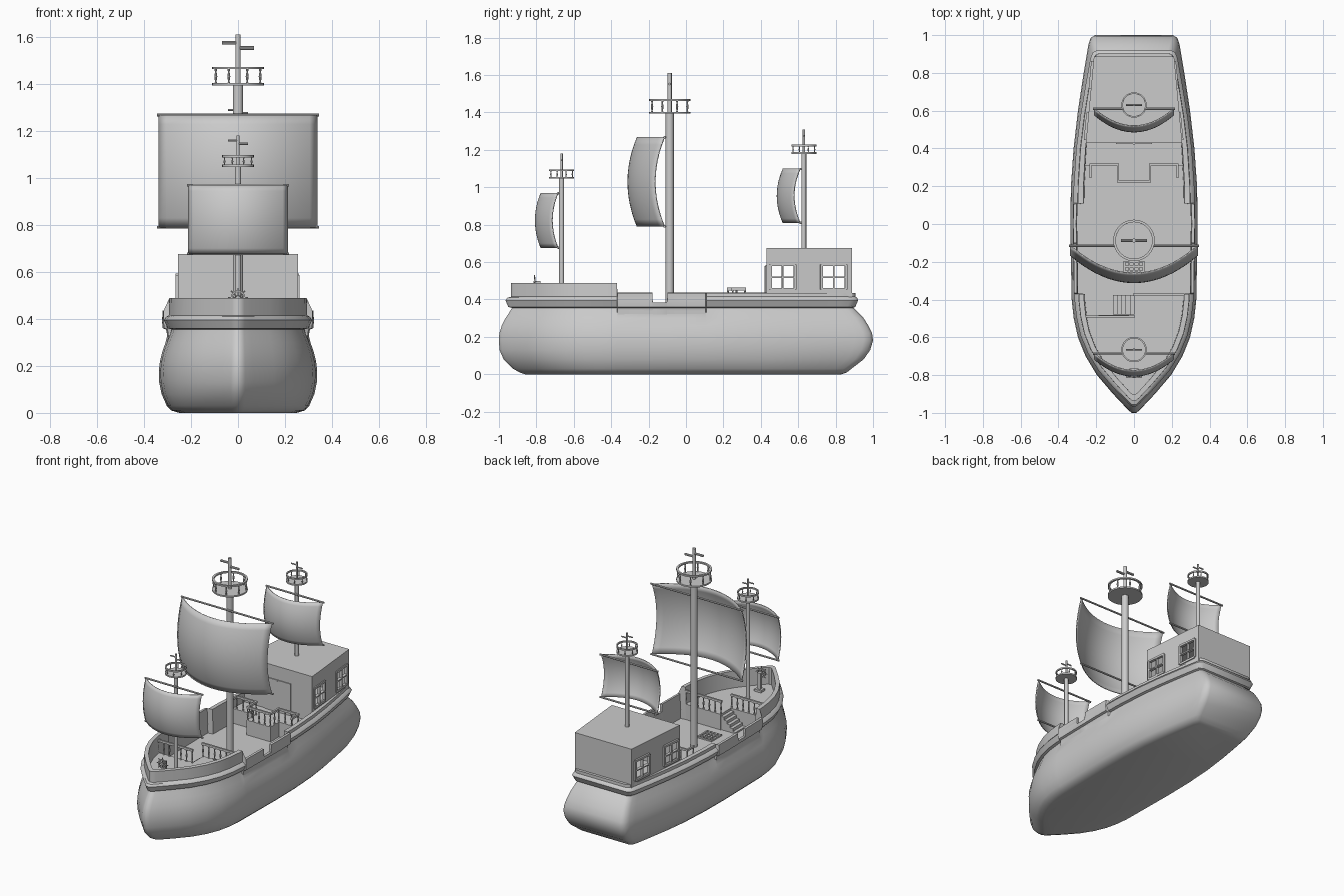
import bpy, bmesh, math
from mathutils import Vector, Matrix

if "Cube" in bpy.data.objects:
    bpy.data.objects.remove(bpy.data.objects["Cube"])

def finish(name, bm, smooth=35):
    bmesh.ops.recalc_face_normals(bm, faces=bm.faces)
    me = bpy.data.meshes.new(name)
    bm.to_mesh(me)
    bm.free()
    ob = bpy.data.objects.new(name, me)
    bpy.context.collection.objects.link(ob)
    bpy.ops.object.select_all(action='DESELECT')
    ob.select_set(True)
    bpy.context.view_layer.objects.active = ob
    if smooth:
        bpy.ops.object.shade_smooth_by_angle(angle=math.radians(smooth))
    return ob

def box(bm, x0, x1, y0, y1, z0, z1, rot=Matrix()):
    m = Matrix.Translation(((x0+x1)/2, (y0+y1)/2, (z0+z1)/2)) @ Matrix.Diagonal((x1-x0, y1-y0, z1-z0, 1))
    bmesh.ops.create_cube(bm, size=1, matrix=rot @ m)

def rod(bm, a, b, r, n=12, r2=None):
    a, b = Vector(a), Vector(b)
    d = b - a
    m = Matrix.Translation((a+b)/2) @ d.to_track_quat('Z', 'Y').to_matrix().to_4x4()
    bmesh.ops.create_cone(bm, cap_ends=True, segments=n, radius1=r, radius2=r if r2 is None else r2,
                          depth=d.length, matrix=m)

def ring(bm, rin, rout, h, m, n=32):
    prof = [(rin, 0), (rout, 0), (rout, h), (rin, h)]
    v = [[bm.verts.new(m @ Vector((r*math.cos(2*math.pi*i/n), r*math.sin(2*math.pi*i/n), z)))
          for r, z in prof] for i in range(n)]
    for i in range(n):
        for k in range(4):
            bm.faces.new((v[i][k], v[(i+1) % n][k], v[(i+1) % n][(k+1) % 4], v[i][(k+1) % 4]))

def baluster(bm, x, y, z0, z1, r):
    h = z1 - z0
    rod(bm, (x, y, z0), (x, y, z0+h*.2), r, 8, r*.5)
    rod(bm, (x, y, z0+h*.2), (x, y, z0+h*.5), r*.5, 8, r)
    rod(bm, (x, y, z0+h*.5), (x, y, z0+h*.8), r, 8, r*.5)
    rod(bm, (x, y, z0+h*.8), (x, y, z1), r*.5, 8, r)

# Hull plan: half width against length
PLAN = [(-1, .012), (-.985, .03), (-.9, .11), (-.8, .195), (-.7, .255), (-.6, .295), (-.5, .317), (-.4, .328),
        (0, .335), (.2, .332), (.4, .318), (.6, .295), (.8, .265), (.95, .24), (.985, .228), (1, .205)]

def half(y):
    for (a, wa), (b, wb) in zip(PLAN, PLAN[1:]):
        if a <= y <= b:
            return wa + (wb-wa)*(y-a)/(b-a)

def station(y, xm, yf, yb, mid=0):
    x = half(y)/.335*xm + (mid if -.368 < y < .108 else 0)
    if abs(y) > .4:
        L = yf if y < 0 else yb
        y = math.copysign(.4 + (abs(y)-.4)*(L-.4)/.6, y)
    return x, y

YS = sorted([p[0] for p in PLAN] + [-.95, -.85, -.75, -.65, -.55, -.45, -.37, -.366, -.18, -.177, -.103, -.1,
                                   .105, .11, .3, .5, .7, .9])

# Hull: lofted bottom, moulding, bulwark and inner wall down to the main deck
LEVELS = [(0, .25, .86, .83, 0), (.01, .283, .89, .86, 0), (.03, .303, .925, .885, 0), (.08, .325, .975, .95, 0),
          (.13, .335, .997, .985, 0), (.18, .337, 1, 1, 0), (.22, .332, .998, .995, 0), (.26, .322, .985, .975, 0),
          (.3, .308, .965, .95, 0), (.33, .296, .945, .92, .005), (.355, .288, .93, .895, .018),
          (.36, .305, .95, .905, .015), (.395, .322, .965, .92, .002), (.41, .31, .955, .915, .012),
          (.415, .30, .935, .905, .022), (.435, .298, .935, .905, .024),
          (.436, .27, .90, .88, .036), (.27, .265, .90, .88, .036)]
bm = bmesh.new()
rings = []
for z, xm, yf, yb, mid in LEVELS:
    pts = []
    for y in YS:
        zz = z
        if z > .42 and y <= -.368:
            zz = z + .053
        if -.178 < y < -.102:
            zz = min(z, .385)
        pts.append((*station(y, xm, yf, yb, mid), zz))
    pts += [(-x, y, zz) for x, y, zz in reversed(pts)]
    rings.append([bm.verts.new(p) for p in pts])
n = len(rings[0])
for a, b in zip(rings, rings[1:]):
    for i in range(n):
        bm.faces.new((a[i], a[(i+1) % n], b[(i+1) % n], b[i]))
bm.faces.new(rings[0])
bm.faces.new(rings[-1])
finish("hull", bm, 40)

def prism(name, pts, z0, z1):
    bm = bmesh.new()
    f = bm.faces.new([bm.verts.new((x, y, z0)) for x, y in pts])
    r = bmesh.ops.extrude_face_region(bm, geom=[f])
    bmesh.ops.translate(bm, vec=(0, 0, z1-z0), verts=[v for v in r['geom'] if isinstance(v, bmesh.types.BMVert)])
    return finish(name, bm, 0)

# Raised fore deck with stair notch, and aft deck with balcony
def edge(y0, y1):
    ys = [y0] + [y for y in YS if y0 < y < y1] + [y1]
    return [station(y, .267, .905, .885) for y in ys]

prism("fore_deck", edge(-1, -.37) + [(0, -.37), (0, -.48)] + [(-x, y) for x, y in reversed(edge(-1, -.5))],
      .26, .375)
aft = edge(.31, 1)
prism("aft_deck", aft + [(-x, y) for x, y in reversed(aft)] + [(-.09, .31), (-.09, .22), (.09, .22), (.09, .31)],
      .26, .37)

# Side stairs up to the fore deck
bm = bmesh.new()
for i in range(5):
    box(bm, -.022*(i+1), -.022*i, -.48, -.375, .26, .36-.02*i)
finish("stairs", bm, 0)

# Deck railings
def railing(name, path, z0, z1):
    bm = bmesh.new()
    for a, b in zip(path, path[1:]):
        a, b = Vector(a), Vector(b)
        lo = (min(a.x, b.x)-.006, min(a.y, b.y)-.006)
        hi = (max(a.x, b.x)+.006, max(a.y, b.y)+.006)
        box(bm, lo[0], hi[0], lo[1], hi[1], z1-.014, z1)
        k = max(1, round((b-a).length/.045))
        for i in range(k+1):
            p = a.lerp(b, i/k)
            baluster(bm, p.x, p.y, z0, z1-.014, .006)
    finish(name, bm)

railing("fore_railing", [(0, -.375), (.262, -.375)], .375, .468)
railing("stair_railing", [(-.255, -.49), (0, -.49)], .375, .468)
railing("aft_railing", [(-.23, .25), (-.23, .315), (-.085, .315), (-.085, .225), (.085, .225), (.085, .315),
                        (.23, .315), (.23, .25)], .37, .463)

# Deck hatch grating
bm = bmesh.new()
for i in range(5):
    t = -.05 + .025*i
    box(bm, t-.005, t+.005, -.305, -.195, .27, .28)
    box(bm, -.055, .055, -.25+t-.005, -.25+t+.005, .27, .279)
finish("hatch_grating", bm, 0)

# Hollow cabin with window openings
cabin = prism("cabin", [(-.255, .43), (.255, .43), (.212, .888), (-.212, .888)], .36, .676)
m = cabin.modifiers.new("walls", 'SOLIDIFY')
m.thickness, m.offset = .015, -1
WINDOWS = [(.517, .12), (.79, .12)]
bm = bmesh.new()
for y, w in WINDOWS:
    box(bm, -.4, .4, y-w/2, y+w/2, .462, .578)
cutter = finish("window_cutter", bm, 0)
cutter.hide_render = True
m = cabin.modifiers.new("windows", 'BOOLEAN')
m.operation, m.object, m.solver = 'DIFFERENCE', cutter, 'EXACT'
bpy.context.view_layer.objects.active = cabin
for name in ("walls", "windows"):
    bpy.ops.object.modifier_apply(modifier=name)
bpy.data.objects.remove(cutter)

# Window frames on both slanted sides
bm = bmesh.new()
slant = math.atan2(.043, .458)
for s in (-1, 1):
    for y, w in WINDOWS:
        R = Matrix.Translation((s*(.255-(y-.43)*.043/.458), y, .52)) @ Matrix.Rotation(s*slant, 4, 'Z')
        a = w/2 + .006
        for t in (-a, 0, a):
            e = .007 if t else .004
            box(bm, -.012, .008, t-e, t+e, -a, a, R)
            box(bm, -.012, .0075, -a, a, t-e, t+e, R)
finish("window_frames", bm, 0)

# Cabin door
bm = bmesh.new()
box(bm, -.095, .095, .424, .435, .37, .585)
box(bm, -.004, .004, .42, .43, .37, .58)
finish("cabin_door", bm, 0)

# Masts with lookout platforms, yards and billowing sails
def mast(tag, y, r, z0, nest, nest_r, nest_h, top, s_y, s_w, s_z0, s_z1, bulge, belly):
    bm = bmesh.new()
    rod(bm, (0, y, z0), (0, y, nest), r, 20)
    rod(bm, (0, y, nest), (0, y, top), r*.5, 12)
    k = nest_r*.62
    rod(bm, (-k, y, top-.035*nest_r/.11), (0, y, top-.035*nest_r/.11), r*.35, 8)
    rod(bm, (k, y, top-.058*nest_r/.11), (0, y, top-.058*nest_r/.11), r*.35, 8)
    finish(tag + "_mast", bm)
    bm = bmesh.new()
    rod(bm, (0, y, nest-.004), (0, y, nest+.006), nest_r, 32)
    ring(bm, nest_r*.88, nest_r, .01, Matrix.Translation((0, y, nest+nest_h-.01)))
    for i in range(8):
        a = math.pi*(i+.5)/4
        baluster(bm, nest_r*.93*math.cos(a), y+nest_r*.93*math.sin(a), nest, nest+nest_h-.008, nest_r*.06)
    finish(tag + "_lookout", bm)
    bm = bmesh.new()
    for z in (s_z0, s_z1):
        rod(bm, (-s_w-.008, s_y, z), (s_w+.008, s_y, z), .006, 10)
        rod(bm, (0, s_y, z), (0, y, z), .006, 8)
    finish(tag + "_yards", bm)
    bm = bmesh.new()
    N, M = 20, 12
    g = [[bm.verts.new((s_w*(2*i/N-1), s_y - bulge*(1-(2*i/N-1)**2) - belly*(1-(2*j/M-1)**2),
                        s_z0+(s_z1-s_z0)*j/M)) for j in range(M+1)] for i in range(N+1)]
    for i in range(N):
        for j in range(M):
            bm.faces.new((g[i][j], g[i+1][j], g[i+1][j+1], g[i][j+1]))
    sail = finish(tag + "_sail", bm, 60)
    m = sail.modifiers.new("thickness", 'SOLIDIFY')
    m.thickness, m.offset = .006, 0

mast("main", -.087, .022, .26, 1.397, .11, .075, 1.61, -.115, .337, .79, 1.267, .145, .05)
mast("fore", -.665, .013, .37, 1.05, .067, .046, 1.18, -.685, .21, .677, .968, .09, .03)
mast("aft", .63, .013, .67, 1.182, .067, .046, 1.31, .61, .21, .81, 1.098, .09, .032)

# Steering wheel on its stand
bm = bmesh.new()
W = Matrix.Translation((0, -.805, .49)) @ Matrix.Rotation(math.pi/2, 4, 'X')
ring(bm, .024, .031, .008, W, 24)
for i in range(4):
    d = Vector((math.cos(math.pi*i/4), 0, math.sin(math.pi*i/4)))*.042
    c = Vector((0, -.809, .49))
    rod(bm, c-d, c+d, .003, 8)
rod(bm, (0, -.815, .49), (0, -.785, .49), .008, 12)
box(bm, -.012, .012, -.798, -.778, .37, .5)
box(bm, -.025, .025, -.81, -.766, .37, .39)
finish("steering_wheel", bm)
